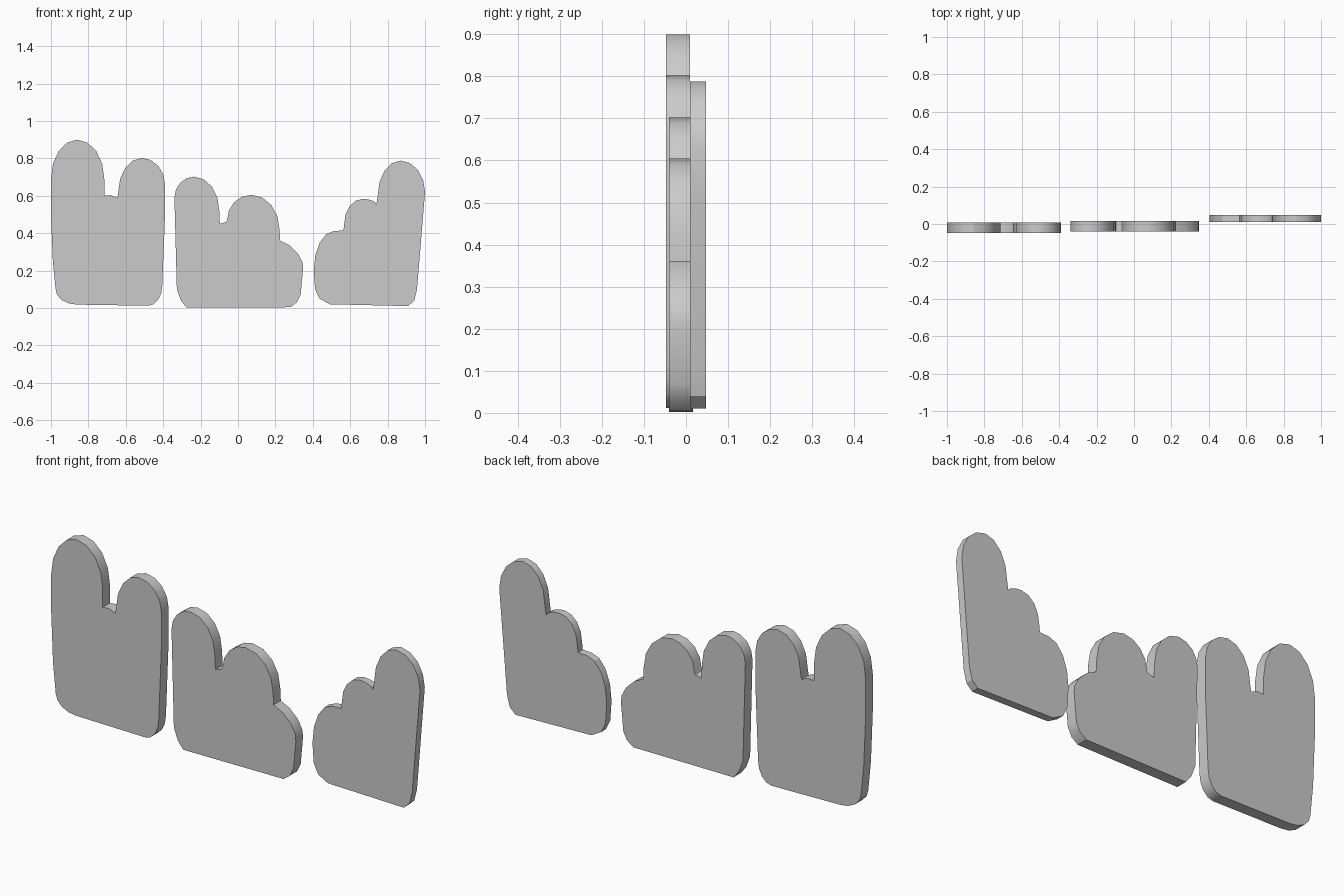
import bpy
import bmesh
import math

if "Cube" in bpy.data.objects:
    bpy.data.objects.remove(bpy.data.objects["Cube"], do_unlink=True)

grey = bpy.data.materials.new("plain grey")
grey.use_nodes = True
colour = (0.6, 0.6, 0.6, 1)
grey.diffuse_color = colour
grey.node_tree.nodes["Principled BSDF"].inputs["Base Color"].default_value = colour


def rise(start, end, steps=4):
    """Quarter ellipse leaving start vertically and reaching end horizontally."""
    angles = [math.pi / 2 * i / steps for i in range(steps + 1)]
    return [(end[0] + (start[0] - end[0]) * math.cos(a),
             start[1] + (end[1] - start[1]) * math.sin(a)) for a in angles]


def fall(start, end, steps=4):
    """Quarter ellipse leaving start horizontally and reaching end vertically."""
    return rise(end, start, steps)[::-1]


def dome(left, top, right):
    return rise(left, top) + fall(top, right)[1:]


def slab(name, outline, front, back):
    """Extrude an x-z outline between two depths."""
    bm = bmesh.new()
    face = bm.faces.new([bm.verts.new((x, front, z)) for x, z in outline])
    side = bmesh.ops.extrude_face_region(bm, geom=[face], use_keep_orig=True)
    for v in side["geom"]:
        if isinstance(v, bmesh.types.BMVert):
            v.co.y = back
    bmesh.ops.recalc_face_normals(bm, faces=bm.faces)
    mesh = bpy.data.meshes.new(name)
    bm.to_mesh(mesh)
    bm.free()
    mesh.materials.append(grey)
    obj = bpy.data.objects.new(name, mesh)
    bpy.context.collection.objects.link(obj)
    bpy.ops.object.select_all(action="DESELECT")
    obj.select_set(True)
    bpy.context.view_layer.objects.active = obj
    bpy.ops.object.shade_smooth_by_angle(angle=math.radians(30))
    return obj


# Tall panel with two domes and a small notch between them
tall = dome((-1, 0.69), (-0.86, 0.9), (-0.715, 0.69))
tall += [(-0.715, 0.6), (-0.68, 0.603), (-0.645, 0.588)]
tall += dome((-0.64, 0.62), (-0.515, 0.802), (-0.39, 0.66))
tall += [(-0.39, 0.5)]
tall += rise((-0.405, 0.12), (-0.48, 0.012))
tall += fall((-0.86, 0.018), (-0.975, 0.1))
tall += [(-0.99, 0.25), (-1, 0.5)]
slab("tall_panel", tall, -0.048, 0.009)

# Middle panel with two domes and a low shoulder
middle = dome((-0.34, 0.59), (-0.235, 0.702), (-0.1, 0.52))
middle += [(-0.097, 0.45), (-0.063, 0.46)]
middle += dome((-0.058, 0.47), (0.07, 0.605), (0.222, 0.42))
middle += [(0.225, 0.36), (0.275, 0.335), (0.32, 0.292), (0.345, 0.245)]
middle += [(0.348, 0.21), (0.335, 0.07), (0.315, 0.03), (0.28, 0.004)]
middle += [(-0.275, 0.002), (-0.305, 0.04), (-0.327, 0.1)]
slab("middle_panel", middle, -0.04, 0.017)

# Stepped panel rising towards its outer end
stepped = rise((0.405, 0.2), (0.515, 0.412))
stepped += [(0.564, 0.414)]
stepped += dome((0.568, 0.45), (0.665, 0.583), (0.74, 0.553))
stepped += dome((0.747, 0.6), (0.868, 0.788), (1, 0.62))
stepped += [(0.99, 0.5), (0.957, 0.1), (0.942, 0.04), (0.91, 0.01)]
stepped += [(0.49, 0.02), (0.436, 0.05), (0.412, 0.1)]
slab("stepped_panel", stepped, 0.01, 0.048)
